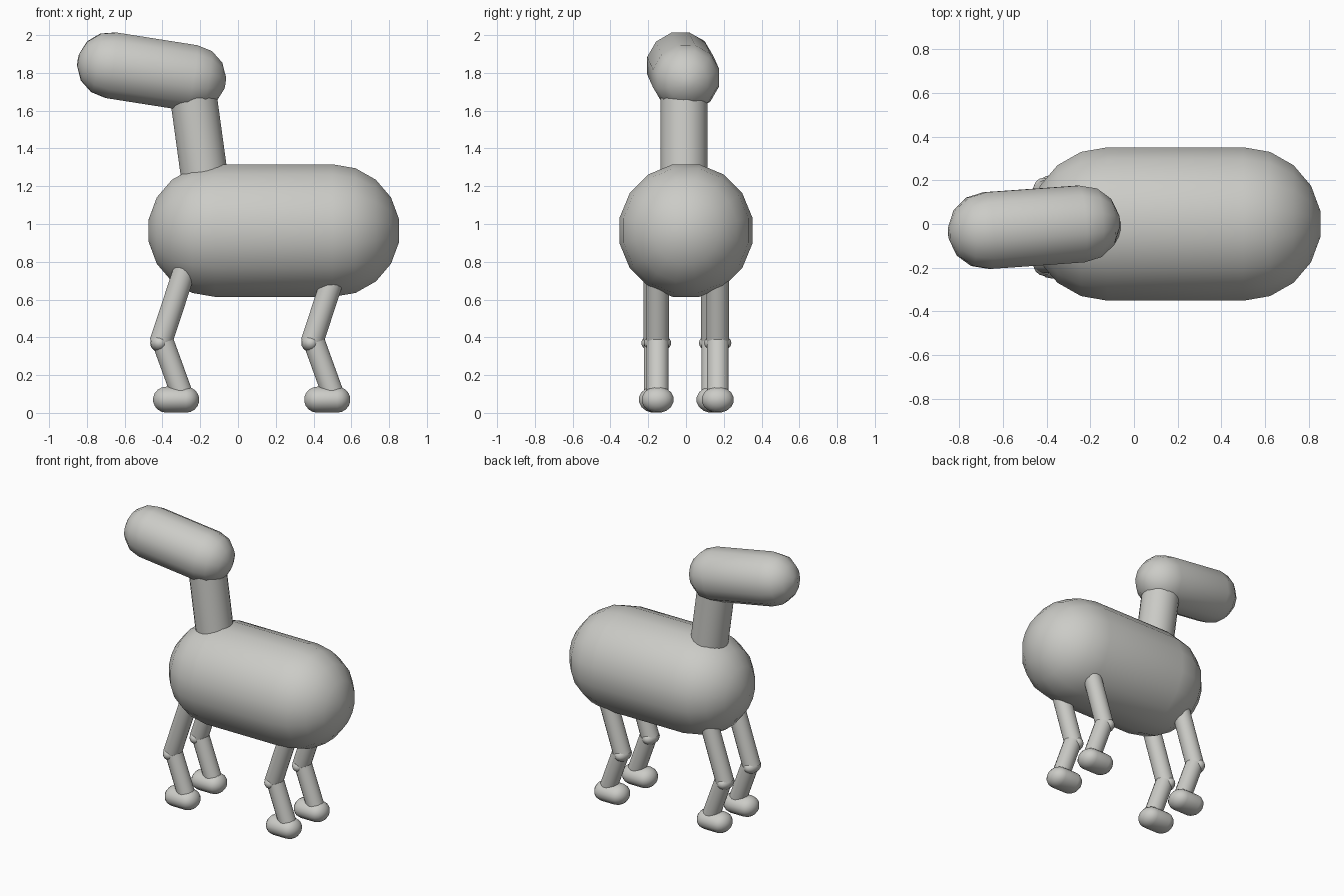
import bpy, bmesh, math
from mathutils import Vector, Matrix

if "Cube" in bpy.data.objects:
    bpy.data.objects.remove(bpy.data.objects["Cube"])

mat = bpy.data.materials.new("light warm grey")
mat.diffuse_color = (0.60, 0.60, 0.57, 1)
mat.use_nodes = True
mat.node_tree.nodes["Principled BSDF"].inputs["Base Color"].default_value = mat.diffuse_color


def tube(name, a, b, r, sides, rings=0, wide=1.0, angle=40, turn=0.5):
    """Round bar from a to b; rings > 0 adds faceted domed ends beyond a and b."""
    a, b = Vector(a), Vector(b)
    axis = (b - a).normalized()
    side = Vector((0, 1, 0))
    side = (side - axis * side.dot(axis)).normalized()
    up = axis.cross(side)
    # profile of (offset along axis, radius) around each end
    dome = [(math.sin(t), math.cos(t)) for t in
            (math.radians(80) * i / rings for i in range(rings + 1))] if rings else [(0, 1)]
    stations = [(a - axis * r * s, r * c) for s, c in reversed(dome)]
    stations += [(b + axis * r * s, r * c) for s, c in dome]
    bm = bmesh.new()
    loops = []
    for p, q in stations:
        loop = []
        for i in range(sides):
            t = 2 * math.pi * (i + turn) / sides
            loop.append(bm.verts.new(p + side * q * wide * math.cos(t) + up * q * math.sin(t)))
        loops.append(loop)
    for l, m in zip(loops, loops[1:]):
        for i in range(sides):
            j = (i + 1) % sides
            bm.faces.new((l[i], l[j], m[j], m[i]))
    bm.faces.new(loops[0][::-1])
    bm.faces.new(loops[-1])
    return finish(name, bm, angle)


def ball(name, loc, size):
    bm = bmesh.new()
    bmesh.ops.create_uvsphere(bm, u_segments=16, v_segments=10, radius=1,
                              matrix=Matrix.Translation(loc) @ Matrix.Diagonal((*size, 1)))
    return finish(name, bm, 60)


def finish(name, bm, angle):
    bmesh.ops.recalc_face_normals(bm, faces=bm.faces)
    me = bpy.data.meshes.new(name)
    bm.to_mesh(me)
    bm.free()
    me.materials.append(mat)
    ob = bpy.data.objects.new(name, me)
    bpy.context.collection.objects.link(ob)
    bpy.ops.object.select_all(action='DESELECT')
    ob.select_set(True)
    bpy.context.view_layer.objects.active = ob
    bpy.ops.object.shade_smooth_by_angle(angle=math.radians(angle))
    return ob


# torso, neck and head
tube("body", (-0.12, 0, 0.965), (0.50, 0, 0.965), 0.358, 16, 4)
tube("neck", (-0.15, -0.01, 1.05), (-0.245, -0.01, 1.74), 0.125, 24)
tube("head", (-0.67, -0.03, 1.84), (-0.245, 0.0, 1.773), 0.182, 12, 3)

# legs: bent backwards at the knee, each on a rounded foot
for name, x, ys in (("front", 0.0, (-0.165, 0.14)), ("hind", 0.80, (-0.15, 0.168))):
    for label, y in zip(("right", "left"), ys):
        n = f"{name}_{label}"
        tube(n + "_upper_leg", (x - 0.41, y, 0.37), (x - 0.268, y, 0.80), 0.061, 16)
        tube(n + "_lower_leg", (x - 0.395, y, 0.37), (x - 0.29, y, 0.08), 0.059, 16)
        ball(n + "_knee", (x - 0.415, y, 0.37), (0.05, 0.072, 0.047))
        tube(n + "_foot", (x - 0.38, y, 0.07), (x - 0.275, y, 0.07), 0.07, 16, 4, 1.22)
